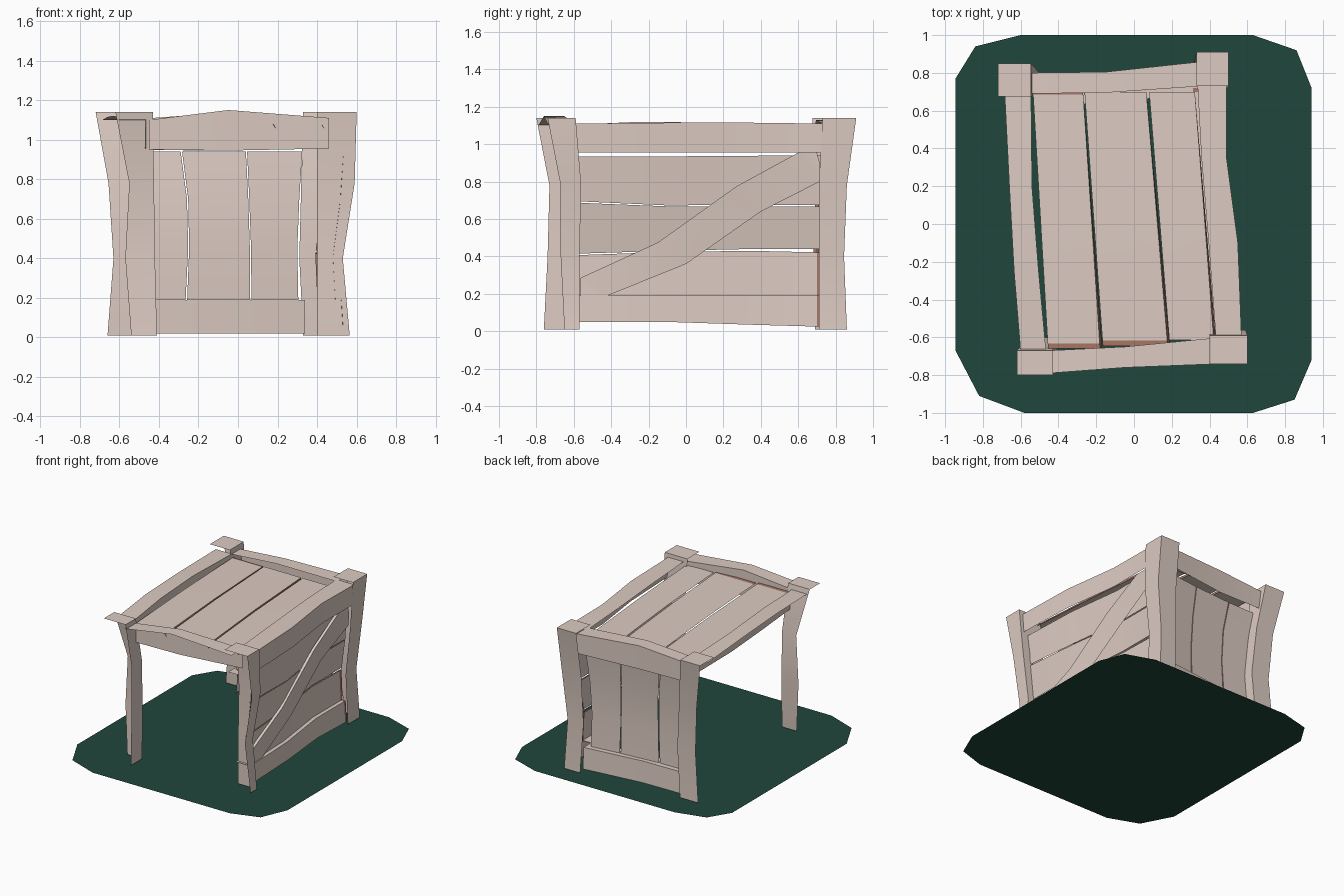
import bpy, bmesh, math

if "Cube" in bpy.data.objects:
    bpy.data.objects.remove(bpy.data.objects["Cube"])

def material(name, rgb):
    m = bpy.data.materials.new(name)
    m.diffuse_color = (*rgb, 1)
    m.use_nodes = True
    m.node_tree.nodes["Principled BSDF"].inputs["Base Color"].default_value = m.diffuse_color
    return m

WOOD = material("pale wood", (0.72, 0.60, 0.54))
EDGE = material("brown edge", (0.38, 0.18, 0.13))
GREEN = material("dark green", (0.014, 0.062, 0.045))

def lerp(table, t):
    """Piecewise linear lookup in an ascending (t, value) table."""
    if t <= table[0][0]:
        return table[0][1]
    for (a, va), (b, vb) in zip(table, table[1:]):
        if t <= b:
            return va + (vb - va) * (t - a) / (b - a)
    return table[-1][1]

def make(name, bm, mats):
    me = bpy.data.meshes.new(name)
    bm.to_mesh(me)
    bm.free()
    for m in mats:
        me.materials.append(m)
    me.shade_smooth()
    me.set_sharp_from_angle(angle=math.radians(35))
    ob = bpy.data.objects.new(name, me)
    bpy.context.collection.objects.link(ob)

def beam(name, rings, main_axis=None, caps=True, worn=()):
    """Loft four-cornered rings, keep only sides facing +x, +y or +z.
    With main_axis set, the narrow sides of a plank become brown;
    worn lists the ring spans that are brown all round."""
    bm = bmesh.new()
    vs = [[bm.verts.new(p) for p in r] for r in rings]
    worn_faces = set()
    for n, (a, b) in enumerate(zip(vs, vs[1:])):
        for i in range(4):
            j = (i + 1) % 4
            f = bm.faces.new((a[i], a[j], b[j], b[i]))
            if n in worn:
                worn_faces.add(f)
    ends = [bm.faces.new(vs[0]), bm.faces.new(vs[-1])]
    bmesh.ops.recalc_face_normals(bm, faces=bm.faces)
    drop = [] if caps else list(ends)
    for f in bm.faces:
        f.normal_update()
        axis = max(range(3), key=lambda k: abs(f.normal[k]))
        if f.normal[axis] < 0:
            if f not in drop:
                drop.append(f)
        elif f in worn_faces or (main_axis is not None and axis != main_axis):
            f.material_index = 1
    bmesh.ops.delete(bm, geom=drop, context='FACES')
    make(name, bm, [WOOD, EDGE])

# Bowing of the right and back walls with height
BOW_X = [(0, -.035), (.4, -.06), (.78, -.01), (1.1, 0)]
BOW_Y = [(0, -.05), (.4, -.065), (.78, -.05), (1.1, 0)]
# Outer lines of the right and back walls
WALL_X = [(-.6, .57), (-.1, .55), (.35, .49), (.73, .49)]
WALL_Y = [(-.54, .80), (-.15, .805), (.33, .86)]

def right_x(y, z):
    return lerp(WALL_X, y) + lerp(BOW_X, z)

def back_y(x, z):
    return lerp(WALL_Y, x) + lerp(BOW_Y, z)

# Ground plate
bm = bmesh.new()
outline = [(-.6, 1), (-.84, .94), (-.945, .77), (-.945, -.67), (-.82, -.91), (-.58, -1),
           (.63, -1), (.85, -.93), (.94, -.72), (.94, .72), (.86, .92), (.63, 1)]
bm.faces.new([bm.verts.new((x, y, 0)) for x, y in reversed(outline)])
bmesh.ops.reverse_faces(bm, faces=[f for f in bm.faces if f.normal.z < 0])
make("ground_plate", bm, [GREEN])

# Corner posts: x0, x1, y0, y1 at four heights
posts = {
    "front_left_post": [(-.54, -.41, -.76, -.62), (-.57, -.42, -.74, -.60),
                        (-.55, -.425, -.73, -.60), (-.62, -.43, -.80, -.67)],
    "front_right_post": [(.40, .565, -.65, -.57), (.40, .53, -.67, -.57),
                         (.40, .59, -.67, -.56), (.40, .60, -.74, -.59)],
    "back_left_post": [(-.66, -.50, .69, .79), (-.63, -.47, .69, .78),
                       (-.655, -.50, .69, .80), (-.72, -.545, .675, .85)],
    "back_right_post": [(.33, .47, .71, .86), (.31, .45, .71, .845),
                        (.32, .49, .71, .86), (.33, .50, .73, .91)],
}
for name, secs in posts.items():
    beam(name, [[(a, c, z), (b, c, z), (b, d, z), (a, d, z)]
                for (a, b, c, d), z in zip(secs, (.01, .4, .78, 1.14))])

# Rails running along y: (y, x0, x1, z0, z1)
def rail_y(name, secs):
    beam(name, [[(a, y, c), (b, y, c), (b, y, d), (a, y, d)] for y, a, b, c, d in secs],
         caps=False)

# Rails running along x: (x, y0, y1, z0, z1)
def rail_x(name, secs):
    beam(name, [[(x, a, c), (x, b, c), (x, b, d), (x, a, d)] for x, a, b, c, d in secs],
         caps=False)

rail_y("right_top_rail", [(-.62, .435, .57, .955, 1.11), (-.1, .395, .55, .955, 1.115),
                          (.35, .357, .49, .955, 1.115), (.76, .335, .49, .955, 1.11)])
rail_y("left_top_rail", [(-.68, -.60, -.465, .955, 1.10), (-.25, -.635, -.505, .955, 1.12),
                         (.2, -.66, -.54, .955, 1.115), (.70, -.685, -.545, .955, 1.10)])
rail_x("front_top_rail", [(-.45, -.79, -.67, .95, 1.10), (-.05, -.76, -.65, .945, 1.15),
                          (.46, -.74, -.60, .955, 1.11)])
rail_x("back_top_rail", [(-.57, .69, .80, .95, 1.10), (-.15, .695, .805, .945, 1.13),
                         (.36, .73, .86, .955, 1.11)])

# Bottom rails follow the bowed walls
beam("right_bottom_rail", [[(right_x(y, z) - d, y, z) for d, z in
                            ((.13, z0), (0, z0), (0, .19), (.13, .19))]
                           for y, z0 in ((-.59, .05), (-.1, .05), (.35, .035),
                                         (.70, .025), (.72, .025))],
     caps=False, worn=(3,))
beam("back_bottom_rail", [[(x, back_y(x, z) - d, z) for d, z in
                           ((.11, .02), (0, .02), (0, .19), (.11, .19))]
                          for x in (-.53, -.15, .34)], caps=False)

# Roof planks: left and right edge at the back and the front end, front y, worn spans
T = .02
for i, (a0, a1, b0, b1, front, worn) in enumerate([
        (-.535, -.27, -.455, -.18, -.66, (0, 3)),
        (-.262, .065, -.165, .178, -.645, (3,)),
        (.080, .322, .187, .422, -.615, ())]):
    rings = []
    for y, z in ((.70, 1.075), (.685, 1.075), (.03, 1.085), (front + .028, 1.08), (front, 1.08)):
        t = (.70 - y) / (.70 - front)
        l, r = a0 + (b0 - a0) * t, a1 + (b1 - a1) * t
        rings.append([(l, y, z), (r, y, z), (r + .012 * t, y, z - T), (l, y, z - T)])
    beam(f"top_plank_{i}", rings, 2, worn=worn)

# Back planks: left and right edge at four heights
heights = (.19, .45, .7, .94)
back_edges = [((-.51, -.48, -.50, -.52), (-.265, -.252, -.258, -.29)),
              ((-.257, -.247, -.252, -.283), (.062, .060, .052, .04)),
              ((.068, .066, .057, .046), (.305, .30, .31, .325))]
for i, (left, right) in enumerate(back_edges):
    beam(f"back_plank_{i}", [[(a, back_y(a, z) - .04, z), (b, back_y(b, z) - .04, z),
                              (b, back_y(b, z) - .04 - T, z), (a, back_y(a, z) - .04 - T, z)]
                             for a, b, z in zip(left, right, heights)], 1)

# Right side planks: lower and upper edge at five positions along y
ys = (-.58, -.1, .35, .70, .725)
side_edges = [((.19, .19, .19, .19, .19), (.407, .424, .43, .422, .422)),
              ((.415, .430, .44, .44, .44), (.687, .668, .668, .668, .668)),
              ((.695, .673, .676, .675, .675), (.935, .935, .938, .942, .942))]
for i, (low, high) in enumerate(side_edges):
    beam(f"right_plank_{i}", [[(right_x(y, z) - d, y, z) for d, z in
                               ((.03, a), (.03, b), (.042, b), (.042, a))]
                              for y, a, b in zip(ys, low, high)], 0,
         worn=(3,) if i == 0 else ())

# Diagonal brace on the right side: lower and upper edge points (y, z)
brace = [((-.50, .19), (-.565, .19)), ((-.42, .19), (-.565, .285)), ((0, .36), (-.15, .475)),
         ((.4, .64), (.27, .775)), ((.715, .80), (.60, .955)), ((.715, .90), (.70, .955))]
beam("right_diagonal_brace", [[(right_x(y, z) - d, y, z) for d, (y, z) in
                               ((.008, p), (.008, q), (.03, q), (.03, p))] for p, q in brace],
     caps=False)
